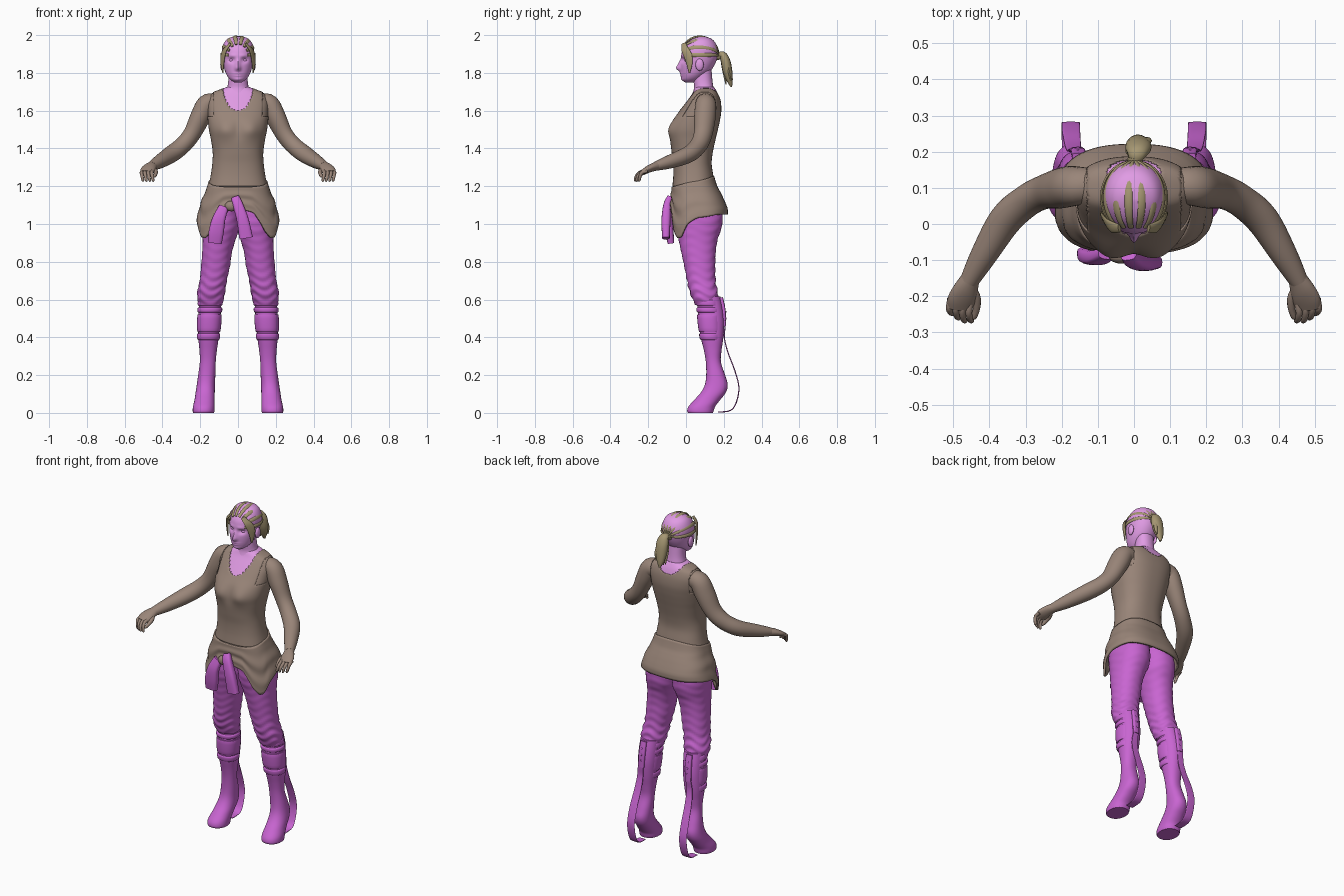
import bpy, bmesh, math, random
from mathutils import Vector
random.seed(4)

def material(name, rgb):
    m = bpy.data.materials.new(name)
    m.diffuse_color = (*rgb, 1)
    return m

BROWN = material("brown", (0.32, 0.235, 0.19))
PURPLE = material("purple", (0.58, 0.13, 0.64))
PINK = material("pink", (0.75, 0.33, 0.78))
TAN = material("tan", (0.38, 0.31, 0.17))

def smooth_path(pts, sub):
    """Catmull-Rom through tuples of any length."""
    out = []
    for i in range(len(pts) - 1):
        a, b, c, d = pts[max(i - 1, 0)], pts[i], pts[i + 1], pts[min(i + 2, len(pts) - 1)]
        for k in range(sub):
            t = k / sub
            out.append(tuple(0.5 * (2*q + (r - p)*t + (2*p - 5*q + 4*r - s)*t*t + (3*q - p - 3*r + s)*t**3)
                             for p, q, r, s in zip(a, b, c, d)))
    return out + [tuple(pts[-1])]

def lerp_table(table, v):
    """Linear lookup in rows sorted by rising first value."""
    if v <= table[0][0]:
        return table[0][1:]
    for a, b in zip(table, table[1:]):
        if v <= b[0]:
            t = (v - a[0]) / (b[0] - a[0])
            return [p + (q - p) * t for p, q in zip(a[1:], b[1:])]
    return table[-1][1:]

def power(c, p):
    return math.copysign(abs(c) ** (2 / p), c)

def skin(name, rings, mat, cap=True, mirror=False, thick=0):
    """Join closed rings of points into one smooth surface."""
    bm = bmesh.new()
    rows = [[bm.verts.new(p) for p in r] for r in rings]
    n = len(rows[0])
    for a, b in zip(rows, rows[1:]):
        for i in range(n):
            bm.faces.new((a[i], a[(i + 1) % n], b[(i + 1) % n], b[i]))
    if cap:
        bm.faces.new(rows[0])
        bm.faces.new(rows[-1])
    bmesh.ops.recalc_face_normals(bm, faces=bm.faces)
    me = bpy.data.meshes.new(name)
    bm.to_mesh(me)
    bm.free()
    me.materials.append(mat)
    me.shade_smooth()
    me.set_sharp_from_angle(angle=math.radians(50))
    ob = bpy.data.objects.new(name, me)
    bpy.context.collection.objects.link(ob)
    if thick:
        ob.modifiers.new("Solidify", 'SOLIDIFY').thickness = thick
    if mirror:
        ob.modifiers.new("Mirror", 'MIRROR').use_mirror_merge = False
    return ob

def loft(name, rows, mat, segs=40, sub=4, p=2.2, warp=None, **kw):
    """Stack of level outlines: (z, x_min, x_max, y_front, y_back)."""
    rings = []
    for z, x0, x1, y0, y1 in smooth_path(rows, sub):
        c, ring = Vector(((x0 + x1) / 2, (y0 + y1) / 2, z)), []
        for i in range(segs):
            a = math.tau * i / segs
            v = c + Vector(((x1 - x0) / 2 * power(math.sin(a), p), -(y1 - y0) / 2 * power(math.cos(a), p), 0))
            ring.append(warp(v, c) if warp else v)
        rings.append(ring)
    return skin(name, rings, mat, **kw)

def tube(name, pts, mat, ref=(1, 0, 0), segs=16, sub=5, p=2, **kw):
    """Sweep along (x, y, z, half width along ref, half thickness)."""
    path, rings = smooth_path(pts, sub), []
    for i, q in enumerate(path):
        t = (Vector(path[min(i + 1, len(path) - 1)][:3]) - Vector(path[max(i - 1, 0)][:3])).normalized()
        s = Vector(ref)
        s = (s - t * s.dot(t)).normalized()
        u = t.cross(s)
        rings.append([Vector(q[:3]) + s * q[3] * power(math.cos(math.tau * k / segs), p)
                      + u * q[4] * power(math.sin(math.tau * k / segs), p) for k in range(segs)])
    return skin(name, rings, mat, **kw)

def ball(name, loc, size, mat, mirror=False):
    rows = [[Vector(loc) + Vector((size[0]*math.sin(f)*math.cos(a), size[1]*math.sin(f)*math.sin(a), size[2]*math.cos(f)))
             for a in (math.tau * i / 16 for i in range(16))] for f in (0.05 + 3.04 * j / 10 for j in range(11))]
    return skin(name, rows, mat, mirror=mirror)

def bump(a, b):
    return math.exp(-a * a - b * b)

def sym(rows, pad=0):
    return [(z, -w - pad, w + pad, f - pad, b + pad) for z, f, b, w in rows]

# Torso with bust, and the tank top as a shell over it
TORSO = [(1.10, -.07, .17, .17), (1.2, -.068, .15, .152), (1.26, -.063, .14, .14), (1.32, -.064, .132, .132),
         (1.38, -.072, .138, .13), (1.45, -.08, .153, .14), (1.5, -.08, .165, .15), (1.55, -.063, .176, .156),
         (1.6, -.03, .183, .16), (1.65, .005, .18, .16), (1.69, .033, .168, .14), (1.715, .045, .155, .085), (1.725, .05, .148, .06)]
def bust(v, c):
    if v.y < c.y:
        v.y -= .016 * bump((abs(v.x) - .07) / .045, (v.z - 1.5) / .05) - .006 * bump(v.x / .02, (v.z - 1.5) / .05)
    return v
torso = loft("torso", sym(TORSO), BROWN, segs=64, sub=5, p=2.4, warp=bust)
torso.data.materials.append(PINK)
for f in torso.data.polygons:
    if abs(f.center.x) < .095 and f.center.z > 1.57:
        f.material_index = 1
tank = loft("tank_top", sym(TORSO[1:], .004), BROWN, segs=96, sub=8, p=2.4, warp=bust, cap=False, thick=.005)
bm = bmesh.new()
bm.from_mesh(tank.data)
def cut_out(c):
    depth = .15 if c.y < .09 else .085
    return (c.x / .085) ** 2 + ((1.75 - c.z) / depth) ** 2 < 1 or (abs(c.x) > .13 and c.z > 1.57)
bmesh.ops.delete(bm, geom=[f for f in bm.faces if cut_out(f.calc_center_median())], context='FACES')
bm.to_mesh(tank.data)
bm.free()

# Neck and head with modelled face
loft("neck", sym([(1.68, .03, .155, .075), (1.72, .043, .146, .058), (1.76, .04, .14, .051), (1.82, .045, .135, .05)]), PINK)
def face(v, c):
    if v.y < .05:
        x, z = v.x, v.z
        v.y -= .022 * bump(x / .013, (z - 1.824) / .016) + .012 * bump(x / .011, (z - 1.85) / .022)
        v.y += .013 * bump((abs(x) - .034) / .017, (z - 1.868) / .013)
        v.y -= .009 * bump(x / .024, (z - 1.791) / .011) - .006 * bump(x / .022, (z - 1.791) / .003)
        v.y -= .005 * bump(x / .02, (z - 1.764) / .012) + .004 * bump((abs(x) - .03) / .02, (z - 1.89) / .01)
    return v
loft("head", sym([(1.75, -.004, .04, .02), (1.765, -.02, .075, .042), (1.785, -.023, .1, .058), (1.81, -.027, .13, .069),
                  (1.84, -.028, .15, .077), (1.87, -.025, .163, .082), (1.9, -.024, .17, .085), (1.93, -.016, .168, .084),
                  (1.96, .004, .155, .073), (1.98, .03, .135, .056), (1.992, .06, .105, .028), (1.994, .075, .09, .01)]),
     PINK, segs=72, sub=6, p=2.05, warp=face)
ball("eyes", (.034, .005, 1.867), (.015, .014, .011), PINK, True)
ball("ears", (.083, .072, 1.843), (.011, .022, .032), PINK, True)

# Hair: strands swept back over the skull, side locks, ponytail
for phi in (-88, -62, -34, -10, 14, 38, 64, 88):
    f = math.radians(phi)
    pts = []
    for th in range(35, 171, 15):
        t = math.radians(th)
        w = .003 + .008 * math.sin(t)
        pts.append((.09 * math.sin(t) * math.sin(f), .073 - .101 * math.cos(t), 1.892 + .103 * math.sin(t) * math.cos(f), w, .004))
    tube("hair_strand", pts, TAN, ref=(math.cos(f), 0, -math.sin(f)), segs=10)
tube("side_lock", [(.04, -.012, 1.955, .012, .005), (.066, -.006, 1.925, .02, .006), (.08, .01, 1.89, .024, .006),
                   (.083, .018, 1.85, .018, .006), (.08, .018, 1.80, .004, .003)], TAN, ref=(.45, .9, 0), mirror=True)
tube("hair_tie", [(0, .155, 1.885, .02, .02), (.003, .185, 1.893, .02, .02)], TAN)
tube("ponytail", [(.003, .17, 1.89, .015, .014), (.008, .195, 1.895, .027, .019), (.012, .21, 1.86, .036, .025),
                  (.012, .22, 1.81, .034, .025), (.01, .232, 1.76, .022, .016), (.01, .24, 1.725, .005, .004)], TAN)
for i in range(6):
    x, y = random.uniform(-.02, .04), random.uniform(.2, .236)
    tube("ponytail_tuft", [(x * .6, y - .012, 1.87, .01, .008), (x, y, 1.81, .014, .01),
                           (x, y + .008, random.uniform(1.73, 1.77), .003, .003)], TAN, segs=8)

# Arms, hands and fingers
SIDE = (.85, .45, .3)
tube("arms", [(.12, .105, 1.64, .05, .05), (.165, .105, 1.632, .053, .056), (.2, .1, 1.565, .052, .058), (.245, .09, 1.475, .045, .05),
              (.295, .065, 1.415, .045, .046), (.355, .012, 1.368, .046, .044), (.415, -.085, 1.33, .037, .036),
              (.457, -.16, 1.306, .026, .024)], BROWN, ref=SIDE, segs=28, mirror=True)
tube("palms", [(.452, -.15, 1.309, .026, .024), (.466, -.182, 1.298, .035, .021), (.477, -.21, 1.285, .039, .017),
               (.482, -.235, 1.273, .033, .011)], BROWN, ref=SIDE, segs=20, mirror=True)
for i in range(4):
    x, y, e = .453 + .018 * i, -.218 + .004 * i, (.0, -.004, 0, .008)[i]
    tube("finger", [(x, y, 1.28, .01, .01), (x + .004, y - .027, 1.272, .0095, .0095), (x + .001, y - .045 + e, 1.252, .0085, .0085),
                    (x - .004, y - .05 + e, 1.23, .007, .007), (x - .005, y - .05 + e, 1.224, .002, .002)], BROWN, ref=SIDE, segs=10, mirror=True)
tube("thumb", [(.452, -.175, 1.295, .014, .014), (.437, -.205, 1.28, .013, .012), (.436, -.235, 1.265, .01, .01),
               (.443, -.258, 1.252, .008, .008), (.445, -.263, 1.249, .002, .002)], BROWN, ref=SIDE, segs=10, mirror=True)

# Garment tied around the waist: hem dips at the front corners
SIZE = [(.92, .222, -.085, .2), (1.0, .225, -.085, .22), (1.08, .208, -.084, .222), (1.15, .183, -.08, .193),
        (1.2, .162, -.077, .165), (1.26, .147, -.07, .147)]
HEM = [(0, 1.08), (18, 1.06), (35, .96), (48, .925), (58, .93), (72, 1.0), (90, 1.035), (125, 1.05), (180, 1.05)]
rings = []
for r in range(19):
    t, ring = r / 18, []
    for k in range(96):
        a = math.tau * k / 96
        top = 1.225 - .03 * math.cos(a)
        z = top + (lerp_table(HEM, math.degrees(min(a, math.tau - a)))[0] - top) * t
        w, f, b = lerp_table(SIZE, z)
        g = 1 + .025 * math.sin(t * 15 + 3 * math.cos(a)) * math.sin(math.pi * t) * (.6 + .4 * math.cos(a))
        ring.append(Vector((w * g * power(math.sin(a), 2.6), (f + b) / 2 - (b - f) / 2 * g * power(math.cos(a), 2.6), z)))
    rings.append(ring)
skin("waist_wrap", rings, BROWN, cap=False, thick=.012)
ball("wrap_knot", (-.035, -.088, 1.095), (.035, .022, .028), BROWN)
tube("tied_sleeve_left", [(-.075, -.08, 1.09, .026, .018), (-.1, -.092, 1.03, .034, .021), (-.115, -.088, .96, .04, .022),
                          (-.122, -.08, .9, .036, .018)], PURPLE, p=3, segs=20)
tube("tied_sleeve_right", [(-.015, -.085, 1.14, .022, .016), (0, -.1, 1.1, .027, .02), (.025, -.106, 1.02, .032, .024),
                           (.043, -.106, .925, .036, .02)], PURPLE, p=3, segs=20)

# Trousers, creased towards the knee
def crease(v, c):
    k = .035 * bump((v.z - .65) / .09, 0) + .008
    g = 1 + k * math.sin(v.z * 130 + 2.5 * math.sin(3 * math.atan2(v.y - c.y, v.x - c.x)))
    return Vector((c.x + (v.x - c.x) * g, c.y + (v.y - c.y) * g, v.z))
loft("trousers", [(1.14, -.01, .16, -.055, .16), (1.05, -.01, .185, -.062, .192), (.98, -.008, .188, -.055, .188), (.92, .012, .187, -.04, .168),
                  (.85, .032, .19, -.025, .157), (.78, .042, .195, -.01, .155), (.7, .06, .202, .005, .157), (.64, .07, .214, .02, .168),
                  (.6, .077, .213, .036, .17), (.57, .085, .205, .05, .165)], PURPLE, sub=8, warp=crease, mirror=True)

# High boots on raised heels
BOOT = [(0, .127, .238, .01, .143), (.012, .124, .24, .006, .147), (.035, .124, .238, .014, .155), (.07, .124, .23, .045, .182),
        (.11, .123, .224, .08, .212), (.15, .122, .218, .1, .221), (.2, .12, .211, .107, .207), (.27, .118, .202, .105, .185),
        (.33, .112, .204, .095, .188), (.4, .102, .21, .078, .198), (.48, .094, .21, .067, .203), (.55, .09, .208, .062, .196),
        (.615, .087, .204, .058, .182)]
loft("boots", BOOT, PURPLE, sub=5, mirror=True)
for z0, z1 in ((.565, .6), (.53, .56), (.43, .52), (.385, .422)):
    rows = []
    for z, pad in ((z0, -.004), (z0 + .006, .006), (z1 - .006, .006), (z1, -.004)):
        a, b, c, d = lerp_table(BOOT, z)
        rows.append((z, a - pad, b + pad, c - pad, d - .01))
    loft("boot_strap", rows, PURPLE, mirror=True)

# Springy heel blades with fastening plates at the calf
tube("heel_blades", [(.155, .198, .56, .018, .003), (.16, .207, .47, .018, .003), (.166, .203, .4, .02, .003), (.17, .222, .32, .023, .003),
                     (.174, .258, .225, .025, .003), (.175, .28, .135, .025, .003), (.175, .266, .055, .025, .003),
                     (.175, .235, .013, .025, .003), (.175, .17, .004, .022, .003)], PURPLE, p=4, mirror=True)
tube("calf_plates", [(.153, .186, .61, .018, .01), (.155, .2, .54, .02, .01), (.158, .203, .46, .018, .01)], PURPLE, p=4, mirror=True)
for z in (.5, .535, .57):
    ball("plate_studs", (.155, .21 - max(0, z - .53) * .2, z), (.006, .005, .006), PURPLE, True)
